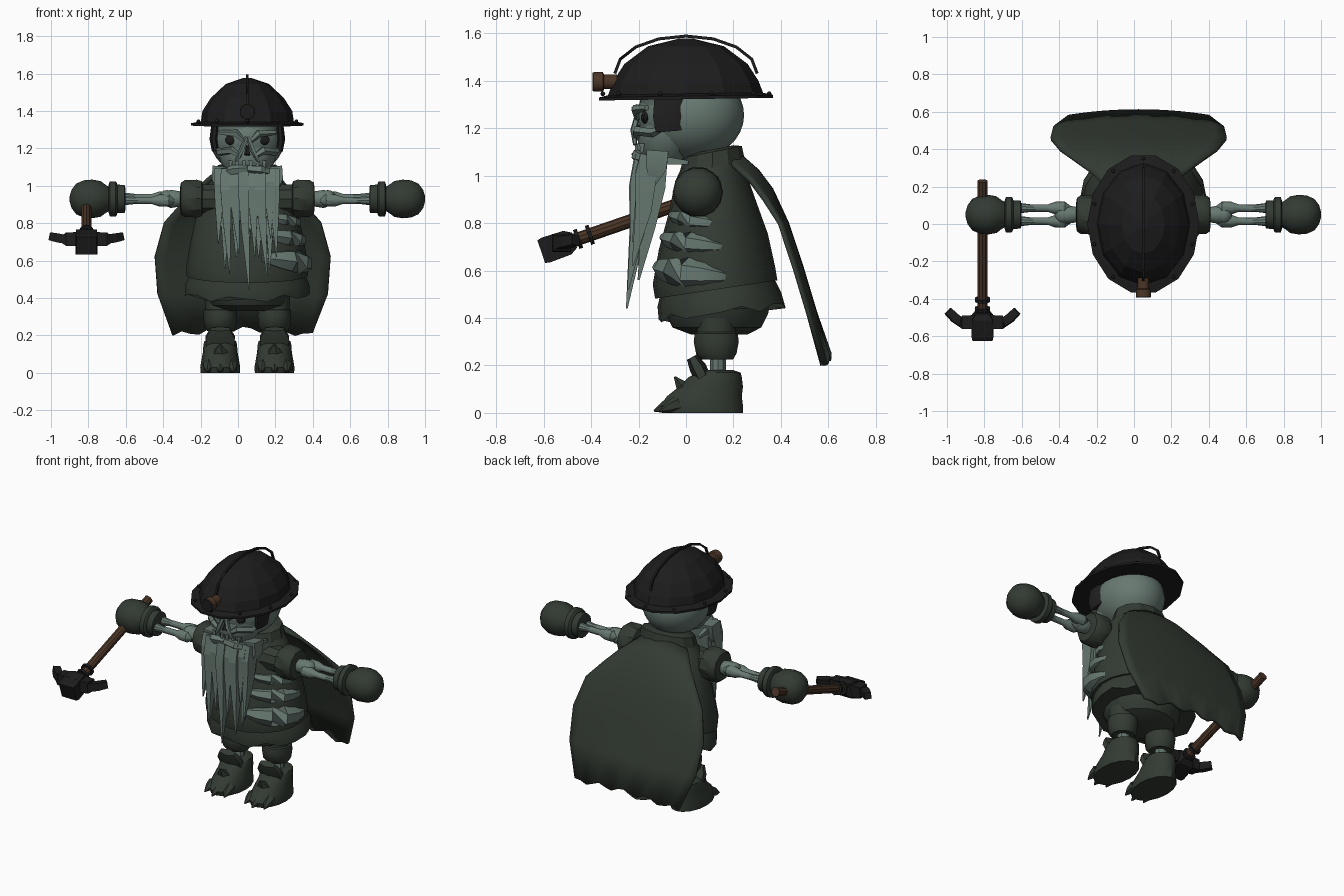
import bpy, bmesh, math
from mathutils import Vector, Matrix

if "Cube" in bpy.data.objects:
    bpy.data.objects.remove(bpy.data.objects["Cube"])

CX = 0.05  # body axis


def material(name, rgb):
    m = bpy.data.materials.new(name)
    m.use_nodes = True
    m.diffuse_color = (*rgb, 1)
    m.node_tree.nodes["Principled BSDF"].inputs["Base Color"].default_value = (*rgb, 1)
    return m


BONE = material("grey green bone", (0.137, 0.19, 0.165))
CLOTH = material("dark green cloth", (0.033, 0.043, 0.033))
IRON = material("black iron", (0.012, 0.012, 0.012))
WOOD = material("brown wood", (0.07, 0.036, 0.02))
HAIR = material("dark hair", (0.015, 0.014, 0.014))


def finish(name, bm, mat, angle=0.6):
    bmesh.ops.recalc_face_normals(bm, faces=bm.faces)
    me = bpy.data.meshes.new(name)
    bm.to_mesh(me)
    bm.free()
    ob = bpy.data.objects.new(name, me)
    bpy.context.collection.objects.link(ob)
    me.materials.append(mat)
    bpy.ops.object.select_all(action='DESELECT')
    ob.select_set(True)
    bpy.context.view_layer.objects.active = ob
    bpy.ops.object.shade_smooth_by_angle(angle=angle)
    return ob


def skin(name, rings, mat, angle=0.6):
    """Join equal rings of points into a capped surface."""
    bm = bmesh.new()
    vs = [[bm.verts.new(p) for p in r] for r in rings]
    n = len(vs[0])
    for a, b in zip(vs, vs[1:]):
        for i in range(n):
            bm.faces.new((a[i], a[(i + 1) % n], b[(i + 1) % n], b[i]))
    bm.faces.new(vs[0])
    bm.faces.new(vs[-1])
    return finish(name, bm, mat, angle)


def loft(name, sections, mat, x=CX, n=16, tilt=0, jag=0, angle=0.6):
    """Stacked ellipses given as (z, rx, y_front, y_back); jag tears the first one."""
    rings = []
    for k, (z, rx, y0, y1) in enumerate(sections):
        ring = []
        for i in range(n):
            a = math.tau * i / n
            dy = math.sin(a) * (y1 - y0) / 2
            tear = jag * math.sin(i * 2.3) if k == 0 else 0
            ring.append((x + rx * math.cos(a), (y0 + y1) / 2 + dy, z + tilt * dy + tear))
        rings.append(ring)
    return skin(name, rings, mat, angle)


def path(name, pts, radii, mat, n=8, flat=1.0, angle=0.6):
    """Tube through points with a radius at each one."""
    pts = [Vector(p) for p in pts]
    rings = []
    for i, p in enumerate(pts):
        d = (pts[min(i + 1, len(pts) - 1)] - pts[max(i - 1, 0)]).normalized()
        ref = Vector((0, 1, 0)) if abs(d.y) < 0.8 else Vector((0, 0, 1))
        u = d.cross(ref).normalized()
        v = d.cross(u)
        rings.append([p + radii[i] * (u * math.cos(t) + v * flat * math.sin(t))
                      for t in (math.tau * (k + 0.5) / n for k in range(n))])
    return skin(name, rings, mat, angle)


def ball(name, c, r, mat, seg=16, rings=10):
    bm = bmesh.new()
    bmesh.ops.create_uvsphere(bm, u_segments=seg, v_segments=rings, radius=1,
                              matrix=Matrix.Translation(c) @ Matrix.Diagonal((*r, 1)))
    return finish(name, bm, mat)


# Helmet
loft("helmet_dome", [(1.335, .25, -.33, .33), (1.40, .24, -.305, .305), (1.47, .195, -.26, .26),
                     (1.545, .115, -.16, .16), (1.577, .02, -.03, .03)], IRON, n=12, angle=0.1)
loft("helmet_brim", [(1.322, .30, -.375, .375), (1.335, .30, -.375, .375),
                     (1.345, .25, -.33, .33)], IRON, n=14, tilt=.015, angle=0.1)
arc = [math.pi * k / 8 for k in range(9)]
path("helmet_crest", [(CX, -.30 * math.cos(a), 1.43 + .158 * math.sin(a)) for a in arc],
     [.009] * 9, IRON, n=4)
for i in range(10):
    a = math.tau * (i + .5) / 10
    ball("brim_rivet", (CX + .275 * math.cos(a), .35 * math.sin(a), 1.345), (.01, .01, .01), IRON, 8, 6)
path("lamp_body", [(CX, -.29, 1.395), (CX, -.345, 1.395), (CX, -.35, 1.395), (CX, -.388, 1.395)],
     [.032, .032, .042, .042], WOOD, n=12)
path("lamp_lens", [(CX, -.387, 1.395), (CX, -.394, 1.395)], [.042, .04], IRON, n=12)

# Skull
ball("skull", (CX, .02, 1.255), (.20, .225, .19), BONE, 24, 16)
loft("face", [(1.07, .10, -.17, .0), (1.12, .14, -.205, .05), (1.18, .16, -.205, .08),
              (1.25, .165, -.18, .05), (1.33, .17, -.20, .05)], BONE, n=14)
loft("neck", [(1.0, .06, .03, .16), (1.12, .07, .03, .17)], BONE, n=10)
path("nose_hole", [(CX, -.20, 1.215), (CX, -.212, 1.165)], [.006, .02], IRON, n=5, flat=.5)
for s in (-1, 1):
    def at(x, y, z, s=s):
        return (CX + s * x, y, z)
    ball("eye_socket", at(.085, -.17, 1.245), (.036, .02, .028), IRON, 10, 8)
    path("brow", [at(.02, -.205, 1.24), at(.06, -.21, 1.28), at(.15, -.165, 1.285)],
         [.012, .022, .012], BONE, n=5)
    path("nose_ridge", [at(.004, -.205, 1.26), at(.03, -.22, 1.19), at(.06, -.215, 1.13)],
         [.01, .015, .008], BONE, n=5)
    path("cheekbone", [at(.035, -.212, 1.155), at(.085, -.205, 1.19), at(.15, -.14, 1.18),
                       at(.19, -.06, 1.22)], [.012, .022, .02, .008], BONE, n=5)
    path("sideburn", [at(.172, -.07, 1.33), at(.18, -.07, 1.25), at(.17, -.065, 1.19)],
         [.022, .024, .022], HAIR, n=8, flat=3.1)
    path("moustache", [at(.0, -.205, 1.09), at(.07, -.205, 1.085), at(.165, -.15, 1.06)],
         [.022, .028, .014], BONE, n=5)
    path("beard_side", [at(.14, -.12, 1.10), at(.148, -.125, 1.03), at(.14, -.15, .94)],
         [.065, .06, .008], BONE, n=4)
    path("jaw_strap", [at(.14, -.10, 1.065), at(.15, .01, 1.055)], [.025, .012], BONE, n=4)
    for k in range(3):
        path("tooth", [at(.018 + .036 * k, -.205 + .01 * k, 1.135), at(.018 + .036 * k, -.208 + .01 * k, 1.08)],
             [.015, .006], BONE, n=4)

# Beard: separate pointed locks given as (top x, tip x, tip z), deeper locks behind
for i, (x0, x1, tip) in enumerate(((-.10, -.105, .69), (-.065, -.045, .53), (-.02, .005, .64), (.03, .06, .44),
                                   (.08, .09, .62), (.12, .155, .52), (.165, .175, .72), (.195, .205, .62))):
    y = -.185 - .01 * (i % 2) + 1.2 * (x0 - CX) ** 2
    h = 1.085 - tip
    path("beard_lock", [(x0, y + .02, 1.085), (x0, y, 1.085 - h * .2), (x0 * .7 + x1 * .3, y - .01, 1.085 - h * .5),
                        (x1, y - .055, tip)], [.038, .04, .03, .003], BONE, n=4, flat=1.6, angle=.2)
for i in range(5):
    x = CX - .12 + .06 * i
    path("beard_back_lock", [(x, -.125, 1.08), (x, -.135, .95), (x, -.16, .78), (x, -.20, .56 + .06 * (i % 2))],
         [.045, .045, .028, .004], BONE, n=4, flat=1.5, angle=.2)

# Torso clothing
loft("vest", [(.52, .325, -.13, .385), (.58, .325, -.14, .375), (.72, .30, -.115, .345), (.88, .265, -.07, .29),
              (1.0, .215, -.045, .25), (1.07, .16, -.01, .235)], CLOTH, tilt=.15, n=20)
loft("vest_skirt", [(.425, .335, -.115, .42), (.48, .33, -.12, .40), (.56, .29, -.10, .36)],
     CLOTH, tilt=.12, jag=.018, n=20)
loft("collar", [(1.03, .19, -.03, .25), (1.10, .175, -.01, .235), (1.11, .14, .02, .20)],
     CLOTH, tilt=.2, n=12, angle=.2)
loft("trousers", [(.33, .13, .02, .26), (.36, .20, -.06, .32), (.42, .235, -.09, .35), (.50, .24, -.09, .35)],
     CLOTH, n=18)

# Exposed ribs around the left flank
for z, ry, rx, w in ((.815, .18, .262, .8), (.72, .215, .285, 1), (.595, .24, .305, 1.4)):
    pts, radii = [], []
    for k in range(7):
        a = math.radians(-75 + 16.5 * k)
        pts.append((CX + rx * math.cos(a), .11 + ry * math.sin(a), z + .02 - .008 * k))
        radii.append(w * (.016, .034, .044, .046, .038, .024, .004)[k])
    path("rib", pts, radii, BONE, n=6)

# Arms, legs and boots
for s in (-1, 1):
    def arm(name, stations, mat, n=14, dy=0.0, dz=0.0, s=s):
        path(name, [(CX + s * x, .05 + dy, .93 + dz) for x, r in stations], [r for x, r in stations], mat, n)
    arm("shoulder", [(.13, .085), (.25, .08)], CLOTH, 10)
    arm("sleeve", [(.235, .07), (.245, .098), (.27, .106), (.335, .103), (.355, .09), (.36, .06)], CLOTH, 10, 0, .002)
    arm("upper_arm_bone", [(.32, .035), (.38, .045), (.41, .05), (.45, .032), (.47, .02)], BONE)
    ball("elbow_joint", (CX + s * .43, .05, .935), (.045, .05, .042), BONE, 12, 8)
    for d in (-1, 1):
        arm("forearm_bone", [(.39, .012), (.42, .035), (.47, .034), (.51, .02), (.60, .02), (.68, .03)],
            BONE, 10, d * .035, d * .008)
    arm("glove_cuff", [(.652, .06), (.656, .076), (.695, .078), (.70, .092), (.705, .096), (.735, .096), (.742, .075)],
        CLOTH, 16)
    arm("glove", [(.735, .065), (.755, .075), (.785, .098), (.83, .106), (.875, .102), (.915, .084), (.94, .05), (.95, .015)],
        CLOTH, 14)

    lx = CX + s * .145
    loft("trouser_leg", [(.225, .07, .065, .20), (.25, .085, .04, .215), (.30, .09, .03, .225),
                         (.335, .088, .035, .22), (.34, .08, .045, .21), (.40, .084, .045, .21)], CLOTH, lx, n=14)
    loft("shin_bone", [(.15, .04, .10, .17), (.25, .04, .10, .17)], BONE, lx, n=10)
    loft("boot", [(0, .105, -.10, .24), (.03, .107, -.11, .24), (.07, .10, -.08, .235), (.11, .093, -.03, .24),
                  (.15, .09, .01, .235), (.17, .085, .05, .23), (.18, .06, .08, .20)], CLOTH, lx, n=16)
    path("boot_tongue", [(lx, .08, .13), (lx, .05, .19), (lx, .025, .235)], [.085, .09, .06], CLOTH, n=6, flat=.4)
    path("boot_spike", [(lx, .0, .09), (lx, -.048, .152)], [.06, .006], CLOTH, n=5, flat=.7)
    for k in (-1, 0, 1):
        path("boot_claw", [(lx + .06 * k, -.03, .04), (lx + .065 * k, -.09 + .02 * abs(k), .025),
                           (lx + .07 * k, -.135 + .025 * abs(k), .008)], [.036, .026, .004], CLOTH, n=6)

# Pickaxe in the right hand
PX, SLOPE = -.81, .345


def shaft(y):
    return (PX, y, .89 + SLOPE * y)


path("pick_handle", [shaft(.23), shaft(-.50)], [.028, .028], WOOD, n=10)
for y in (-.405, -.455):
    path("pick_band", [shaft(y + .008), shaft(y - .008)], [.042, .042], IRON, n=10)
path("pick_block", [shaft(-.47), shaft(-.50), shaft(-.59), shaft(-.61)], [.05, .078, .082, .075],
     IRON, n=4, flat=.95, angle=.2)
for s in (-1, 1):
    path("pick_arm", [(PX + s * x, y, z) for x, y, z in
                      ((.02, -.525, .715), (.11, -.525, .715), (.115, -.525, .715), (.145, -.505, .72), (.185, -.465, .728))],
         [.055, .05, .034, .034, .03], IRON, n=4, angle=.2)

# Cape with slightly curled sides and a torn hem
bm = bmesh.new()
COLS = 16
rows = []
for z, y, w in ((1.09, .22, .17), (1.02, .30, .25), (.94, .36, .33), (.80, .425, .42), (.62, .485, .47),
                (.42, .545, .455), (.22, .605, .375)):
    row = []
    for i in range(COLS + 1):
        t = 2 * i / COLS - 1
        hem = (.016 * math.sin(i * 1.7) - .035 * t * t + .015) if z < .3 else 0
        drop = .04 * t * t if z > .9 else 0
        row.append(bm.verts.new((.025 + w * t, y - .03 * t * t, z + hem - drop)))
    rows.append(row)
for a, b in zip(rows, rows[1:]):
    for i in range(COLS):
        bm.faces.new((a[i], a[i + 1], b[i + 1], b[i]))
cape = finish("cape", bm, CLOTH)
solid = cape.modifiers.new("thickness", 'SOLIDIFY')
solid.thickness = .018
solid.offset = 0
